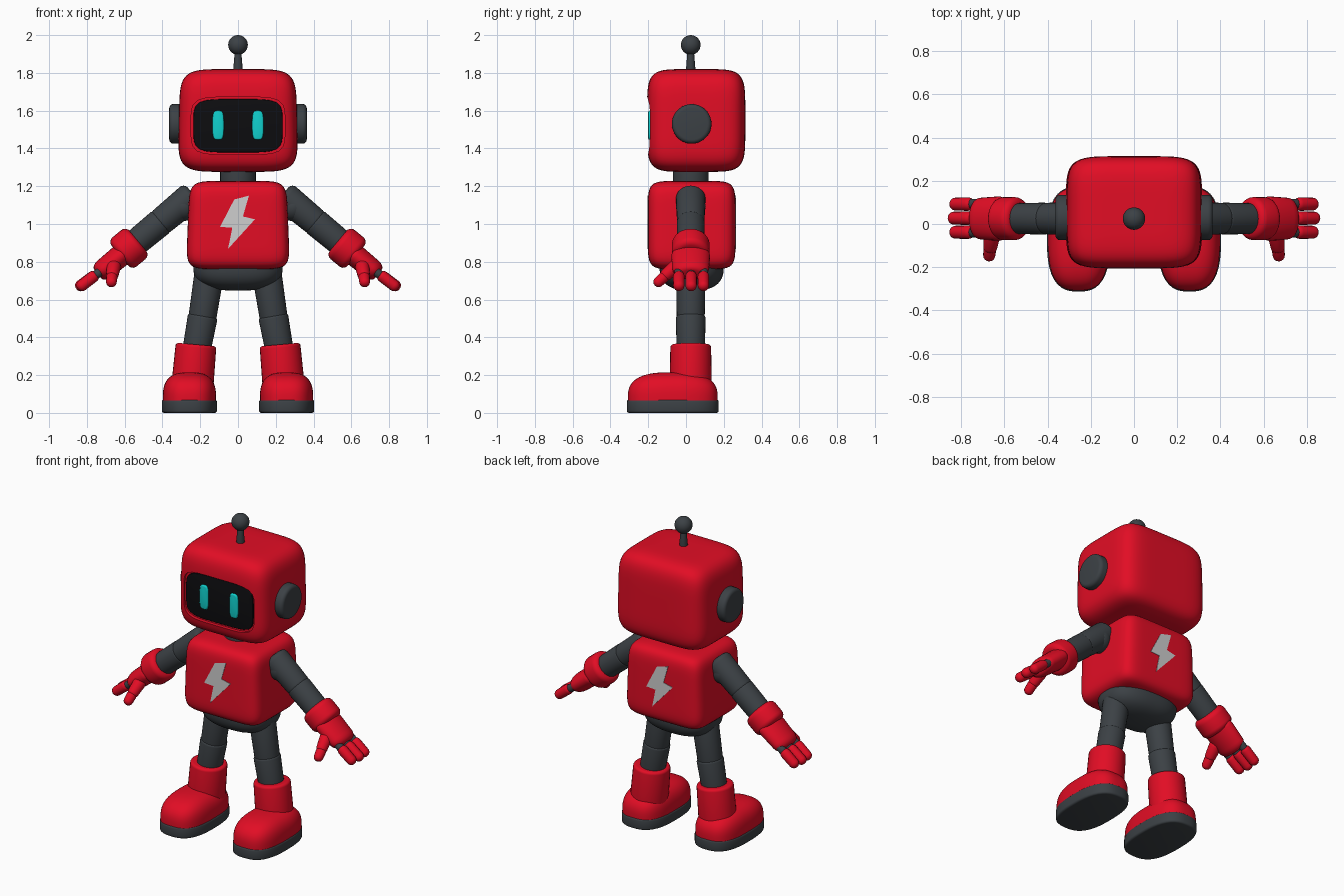
import bpy, bmesh, math
from mathutils import Vector

if "Cube" in bpy.data.objects:
    bpy.data.objects.remove(bpy.data.objects["Cube"], do_unlink=True)


def material(name, rgb):
    m = bpy.data.materials.new(name)
    m.use_nodes = True
    m.diffuse_color = (*rgb, 1)
    bsdf = m.node_tree.nodes["Principled BSDF"]
    bsdf.inputs["Base Color"].default_value = (*rgb, 1)
    bsdf.inputs["Roughness"].default_value = 0.5
    return m


RED = material("red_shell", (0.76, 0.004, 0.018))
GREY = material("dark_grey_joint", (0.045, 0.053, 0.06))
BLACK = material("black_screen", (0.004, 0.004, 0.005))
TEAL = material("teal_eye", (0.005, 0.62, 0.6))
WHITE = material("pale_grey_emblem", (0.62, 0.62, 0.62))
MID = 0.025  # depth of the body's middle plane
parts = []


def finish(name, bm, mat):
    bmesh.ops.recalc_face_normals(bm, faces=bm.faces)
    mesh = bpy.data.meshes.new(name)
    bm.to_mesh(mesh)
    bm.free()
    mesh.materials.append(mat)
    ob = bpy.data.objects.new(name, mesh)
    bpy.context.collection.objects.link(ob)
    parts.append(ob)
    return ob


def soft_box(name, centre, half, n, mat, taper=0, floor=None, cuts=23):
    """Puffy box: a gridded cube projected to a superellipsoid."""
    bm = bmesh.new()
    bmesh.ops.create_cube(bm, size=2)
    bmesh.ops.subdivide_edges(bm, edges=bm.edges[:], cuts=cuts, use_grid_fill=True)
    for v in bm.verts:
        p = v.co / sum(abs(c) ** n for c in v.co) ** (1 / n)
        wide = 1 - taper * p.z
        v.co = Vector((p.x * half[0] * wide, p.y * half[1], p.z * half[2])) + Vector(centre)
        if floor is not None:
            v.co.z = max(v.co.z, floor)
    return finish(name, bm, mat)


def rod(name, a, b, r1, r2, edge, mat, flat=(1, 1), sides=28):
    """Tapered round bar from a to b with rounded rims."""
    a, b = Vector(a), Vector(b)
    length = (b - a).length
    d = (b - a) / length
    ref = Vector((1, 0, 0)) if abs(d.y) > 0.7 else Vector((0, 1, 0))
    u = (ref - d * ref.dot(d)).normalized()
    w = d.cross(u)
    arc = [i * math.pi / 10 for i in range(6)]
    profile = [(r1 - edge + edge * math.sin(t), edge - edge * math.cos(t)) for t in arc]
    profile += [(r2 - edge + edge * math.cos(t), length - edge + edge * math.sin(t)) for t in arc]
    bm = bmesh.new()
    rings = []
    for r, h in profile:
        r = max(r, 0.0005)
        rings.append([bm.verts.new(a + d * h + u * (r * flat[0] * math.cos(t)) + w * (r * flat[1] * math.sin(t)))
                      for t in (math.tau * i / sides for i in range(sides))])
    for lo, hi in zip(rings, rings[1:]):
        for i in range(sides):
            j = (i + 1) % sides
            bm.faces.new((lo[i], lo[j], hi[j], hi[i]))
    bm.faces.new(rings[0])
    bm.faces.new(rings[-1])
    return finish(name, bm, mat)


def oval(cx, cy, rx, ry, n, count=48):
    """Superellipse outline."""
    pts = []
    for i in range(count):
        c, s = math.cos(math.tau * i / count), math.sin(math.tau * i / count)
        k = (abs(c) ** n + abs(s) ** n) ** (-1 / n)
        pts.append((cx + rx * c * k, cy + ry * s * k))
    return pts


def slab(name, outline, low, high, mat, axis="y", bevel=0):
    """Outline extruded along y (outline is x, z) or z (outline is x, y)."""
    bm = bmesh.new()
    at = (lambda p, h: (p[0], h, p[1])) if axis == "y" else (lambda p, h: (p[0], p[1], h))
    face = bm.faces.new([bm.verts.new(at(p, low)) for p in outline])
    out = bmesh.ops.extrude_face_region(bm, geom=[face])
    shift = at((0, 0), high - low)
    bmesh.ops.translate(bm, vec=shift, verts=[g for g in out["geom"] if isinstance(g, bmesh.types.BMVert)])
    if bevel:
        rims = [e for f in bm.faces if len(f.verts) > 4 for e in f.edges]
        bmesh.ops.bevel(bm, geom=rims, offset=bevel, segments=3, profile=0.5, affect="EDGES")
    return finish(name, bm, mat)


# Head with a recessed face opening
head = soft_box("head", (0, 0.054, 1.548), (0.313, 0.26, 0.272), 5.5, RED, taper=0.02)
cutter = slab("face_cutter", oval(0, 1.52, 0.248, 0.152, 5), -0.4, -0.178, RED)
cutter.hide_render = True
cut = head.modifiers.new("face_opening", "BOOLEAN")
cut.operation, cut.object, cut.solver = "DIFFERENCE", cutter, "EXACT"
bpy.context.view_layer.objects.active = head
bpy.ops.object.modifier_apply(modifier=cut.name)
parts.remove(cutter)
bpy.data.objects.remove(cutter, do_unlink=True)
slab("face_screen", oval(0, 1.52, 0.236, 0.141, 5), -0.188, -0.17, BLACK, bevel=0.004)

# Antenna and neck
rod("antenna_stem", (0, MID, 1.79), (0, MID, 1.92), 0.027, 0.017, 0.002, GREY)
soft_box("antenna_ball", (0, MID, 1.948), (0.052,) * 3, 2, GREY, cuts=9)
rod("neck", (0, MID, 1.18), (0, MID, 1.32), 0.095, 0.095, 0.01, GREY)

# Torso with an emblem plate on each side
soft_box("torso", (0, 0.03, 0.994), (0.266, 0.232, 0.234), 7, RED, taper=0.035)
bolt = [(0.058, 1.15), (-0.02, 1.13), (-0.095, 0.985), (-0.03, 0.98),
        (-0.053, 0.868), (0.09, 1.025), (0.026, 1.04)]
slab("front_emblem", bolt, -0.205, -0.198, WHITE)
slab("back_emblem", [(-x, z) for x, z in bolt], 0.258, 0.265, WHITE)
soft_box("hips", (0, 0.03, 0.775), (0.237, 0.17, 0.128), 2.6, GREY, cuts=15)

for side, s in (("left", 1), ("right", -1)):
    def at(x, z, y=MID):
        return (s * x, y, z)

    # Eye and ear disc
    slab(side + "_eye", oval(s * 0.105, 1.523, 0.03, 0.077, 4, 24), -0.2, -0.18, TEAL, bevel=0.008)
    rod(side + "_ear", at(0.28, 1.53, 0.03), at(0.364, 1.53, 0.03), 0.105, 0.105, 0.022, GREY, sides=36)

    # Arm
    rod(side + "_upper_arm", at(0.235, 1.155), at(0.425, 0.998), 0.078, 0.073, 0.03, GREY)
    soft_box(side + "_shoulder", at(0.292, 1.093), (0.078,) * 3, 2, GREY, cuts=11)
    rod(side + "_forearm", at(0.405, 1.014), at(0.6, 0.852), 0.074, 0.07, 0.014, GREY)

    # Glove
    rod(side + "_cuff", at(0.53, 0.911), at(0.625, 0.832), 0.1, 0.1, 0.032, RED)
    rod(side + "_palm", at(0.59, 0.858), at(0.742, 0.735), 0.1, 0.094, 0.045, RED, flat=(1.03, 0.6))
    for i, y in enumerate((-0.038, 0.027, 0.092)):
        rod(f"{side}_knuckle_{i}", at(0.715, 0.758, y), at(0.765, 0.721, y), 0.024, 0.024, 0.004, GREY, sides=16)
        rod(f"{side}_finger_{i}", at(0.745, 0.738, y), at(0.856 - 0.008 * abs(i - 1), 0.657, y),
            0.031, 0.03, 0.028, RED, sides=16)
    rod(side + "_thumb_base", at(0.655, 0.79, -0.035), at(0.668, 0.715, -0.125), 0.038, 0.033, 0.026, RED, sides=18)
    rod(side + "_thumb_tip", at(0.666, 0.735, -0.1), at(0.672, 0.675, -0.165), 0.03, 0.028, 0.026, RED, sides=18)

    # Leg
    rod(side + "_thigh", at(0.153, 0.735), at(0.19, 0.495), 0.078, 0.074, 0.014, GREY)
    rod(side + "_shin", at(0.186, 0.515), at(0.225, 0.3), 0.079, 0.074, 0.014, GREY)

    # Boot
    rod(side + "_boot_shaft", at(0.246, 0.09), at(0.222, 0.362), 0.112, 0.108, 0.016, RED, sides=32)
    soft_box(side + "_boot_foot", at(0.257, 0.075, -0.07), (0.141, 0.238, 0.14), 2.8, RED, floor=0.05)
    slab(side + "_boot_sole", oval(s * 0.257, -0.07, 0.146, 0.243, 2.7), 0, 0.07, GREY, axis="z", bevel=0.012)

# Smooth shading with crisp edges
bpy.ops.object.select_all(action="DESELECT")
for ob in parts:
    ob.select_set(True)
bpy.context.view_layer.objects.active = parts[0]
bpy.ops.object.shade_smooth_by_angle(angle=math.radians(40))
